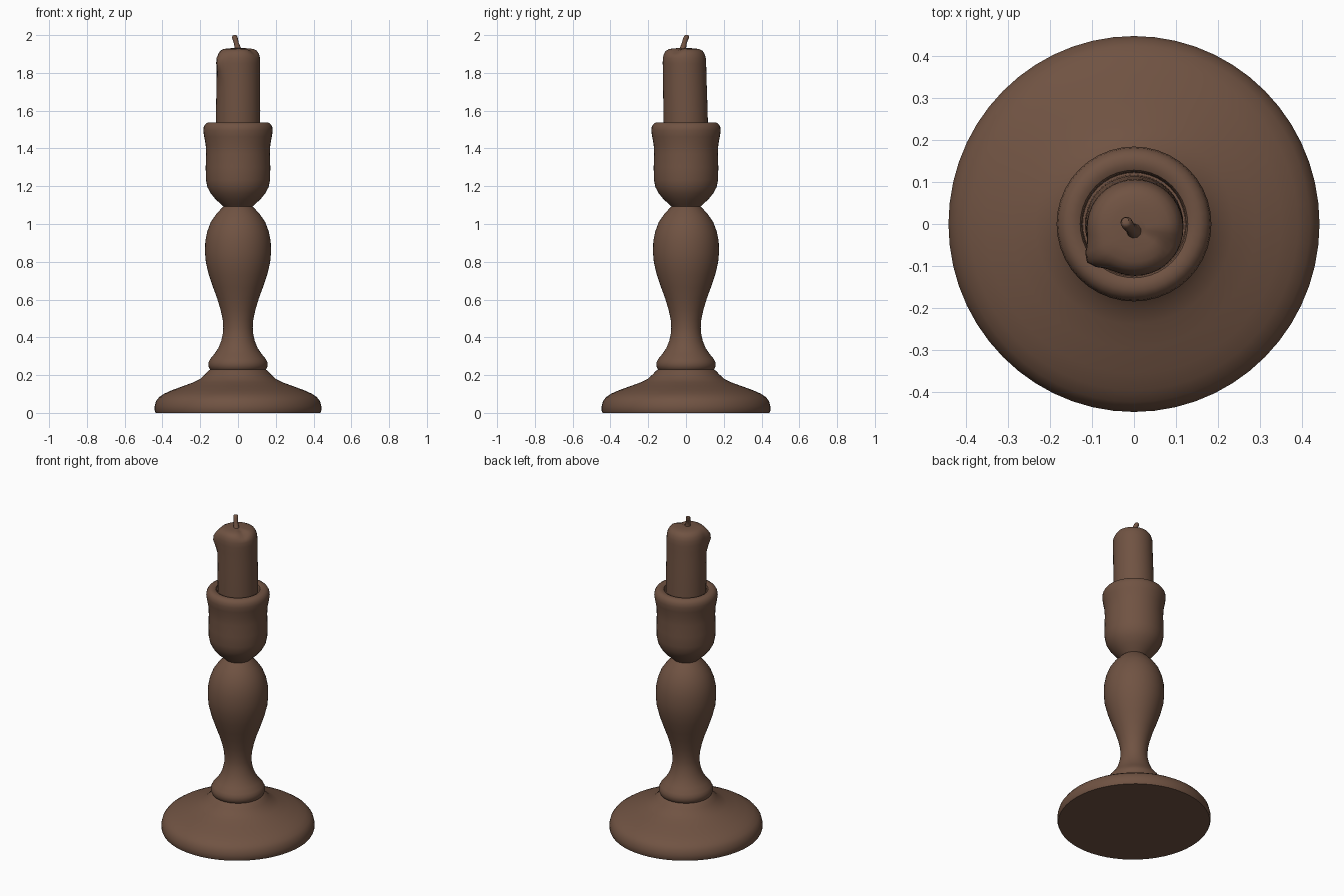
import bpy, bmesh, math
from mathutils import Vector

wood = bpy.data.materials.new("dark brown")
wood.diffuse_color = (0.162, 0.086, 0.055, 1)


def finish(name, bm, angle=40):
    bmesh.ops.remove_doubles(bm, verts=bm.verts, dist=1e-5)
    bmesh.ops.recalc_face_normals(bm, faces=bm.faces)
    me = bpy.data.meshes.new(name)
    bm.to_mesh(me)
    bm.free()
    me.materials.append(wood)
    me.shade_smooth()
    me.set_sharp_from_angle(angle=math.radians(angle))
    ob = bpy.data.objects.new(name, me)
    bpy.context.collection.objects.link(ob)
    return ob


def loft(name, rings, angle=40):
    """Skin a list of equal-length point rings and cap both ends."""
    bm = bmesh.new()
    loops = [[bm.verts.new(p) for p in ring] for ring in rings]
    n = len(loops[0])
    for a, b in zip(loops, loops[1:]):
        for i in range(n):
            j = (i + 1) % n
            bm.faces.new((a[i], a[j], b[j], b[i]))
    bm.faces.new(loops[0][::-1])
    bm.faces.new(loops[-1])
    return finish(name, bm, angle)


def lathe(name, profile, n=48, sy=1.0):
    angs = [2 * math.pi * i / n for i in range(n)]
    return loft(name, [[(r * math.cos(a), sy * r * math.sin(a), z) for a in angs]
                       for r, z in profile])


# wide foot
lathe("base", [(0.436, 0), (0.441, 0.012), (0.441, 0.035), (0.434, 0.062),
               (0.418, 0.083), (0.39, 0.102), (0.35, 0.12), (0.29, 0.142),
               (0.235, 0.162), (0.2, 0.18), (0.175, 0.203), (0.157, 0.222),
               (0.145, 0.232)], 56, 1.013)

# bead, neck and bulging stem
lathe("stem", [(0.142, 0.225), (0.15, 0.232), (0.157, 0.248), (0.156, 0.268),
               (0.147, 0.286), (0.125, 0.312), (0.104, 0.343), (0.089, 0.38),
               (0.08, 0.42), (0.078, 0.45), (0.081, 0.495), (0.092, 0.545),
               (0.11, 0.605), (0.132, 0.665), (0.154, 0.73), (0.17, 0.795),
               (0.175, 0.85), (0.173, 0.91), (0.163, 0.96), (0.144, 1.01),
               (0.117, 1.05), (0.09, 1.08), (0.074, 1.095)])

# candle cup with a rounded lip
lathe("cup", [(0.074, 1.09), (0.09, 1.105), (0.118, 1.13), (0.144, 1.162),
              (0.162, 1.195), (0.17, 1.235), (0.171, 1.3), (0.169, 1.37),
              (0.171, 1.42), (0.179, 1.462), (0.184, 1.495), (0.181, 1.515),
              (0.172, 1.53), (0.158, 1.538), (0.14, 1.538), (0.128, 1.532),
              (0.124, 1.52), (0.122, 1.49)], 40)

# leaning candle with a drip of wax on the front left
n = 40
rings = []
for r, z in [(0.117, 1.48), (0.117, 1.6), (0.116, 1.7), (0.115, 1.77),
             (0.115, 1.81), (0.115, 1.85), (0.114, 1.878), (0.108, 1.9),
             (0.097, 1.917), (0.08, 1.926), (0.055, 1.93), (0.025, 1.931)]:
    t = (z - 1.48) / 0.45
    ring = []
    for i in range(n):
        a = 2 * math.pi * i / n
        d = (a - math.radians(216) + math.pi) % (2 * math.pi) - math.pi
        drip = 0.027 * math.exp(-(d / 0.25) ** 2) * math.exp(-((z - 1.86) / 0.06) ** 2) * r / 0.115
        dip = 0.018 * math.exp(-(((a - 5.75) / 0.35) ** 2)) * math.exp(-((z - 1.915) / 0.015) ** 2)
        rr = r + drip
        ring.append((rr * math.cos(a) + 0.003 * t, rr * math.sin(a) - 0.01 * t, z - dip))
    rings.append(ring)
loft("candle", rings)

# bent wick
path = [(0.0, -0.017, 1.915, 0.024), (-0.002, -0.015, 1.934, 0.016),
        (-0.009, -0.009, 1.958, 0.013), (-0.014, -0.003, 1.978, 0.014),
        (-0.019, 0.005, 1.992, 0.014), (-0.021, 0.007, 1.998, 0.009)]
rings = []
for i, (x, y, z, r) in enumerate(path):
    a, b = path[max(i - 1, 0)], path[min(i + 1, len(path) - 1)]
    q = (Vector(b[:3]) - Vector(a[:3])).to_track_quat('Z', 'Y')
    rings.append([Vector((x, y, z)) + q @ Vector((r * math.cos(k * math.pi / 5),
                                                  r * math.sin(k * math.pi / 5), 0))
                  for k in range(10)])
loft("wick", rings, 50)
